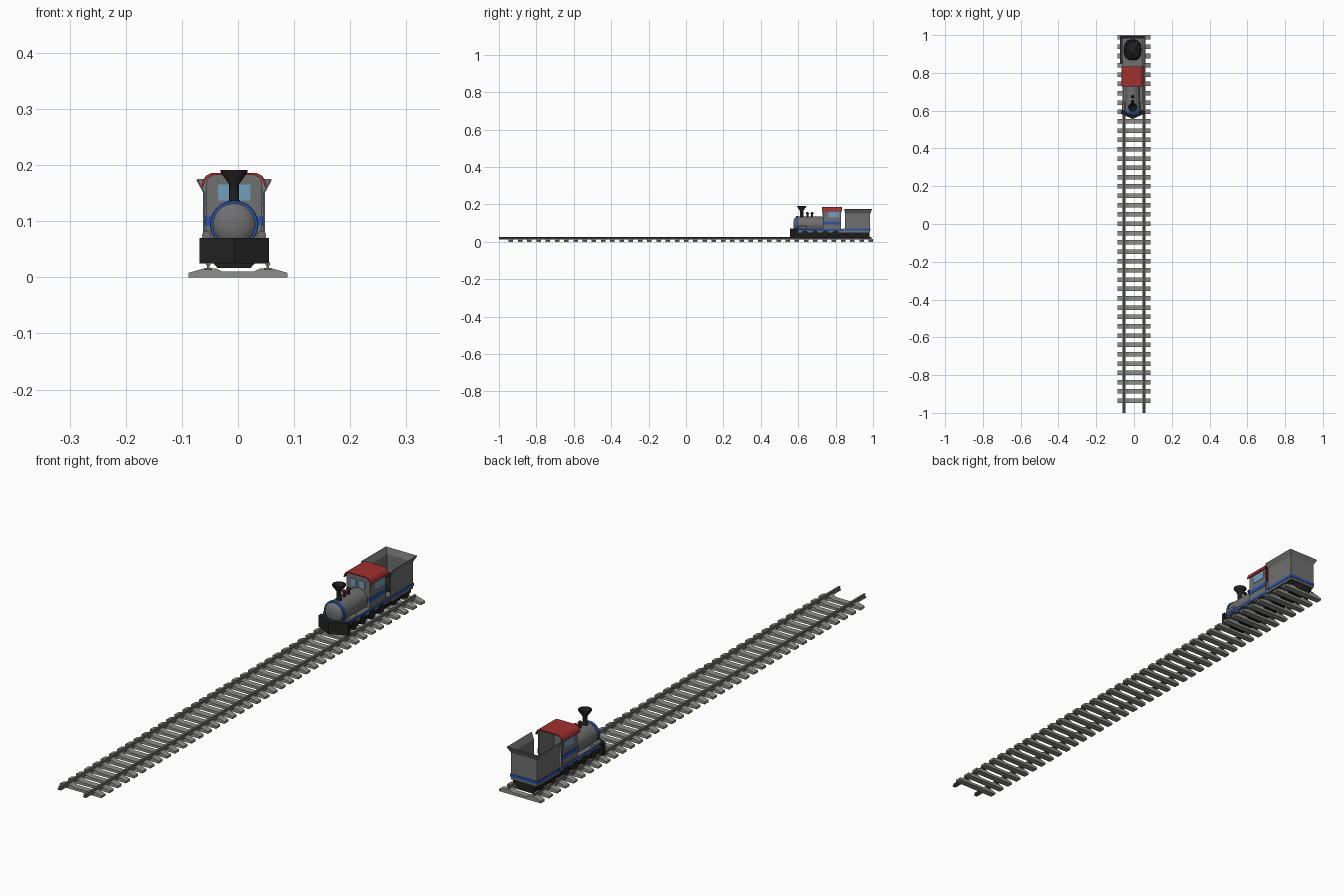
import bpy, bmesh, math, random
from mathutils import Matrix, Vector

cube = bpy.data.objects.get("Cube")
if cube:
    bpy.data.objects.remove(cube)

CX = -0.007  # centre line of the train
random.seed(4)


def material(name, r, g, b):
    m = bpy.data.materials.new(name)
    m.use_nodes = True
    m.diffuse_color = (r, g, b, 1)
    bsdf = m.node_tree.nodes["Principled BSDF"]
    bsdf.inputs["Base Color"].default_value = (r, g, b, 1)
    bsdf.inputs["Roughness"].default_value = 0.7
    return m


GREY = material("body grey", 0.16, 0.16, 0.16)
BLACK = material("soot black", 0.015, 0.015, 0.016)
RED = material("roof red", 0.36, 0.03, 0.03)
MAROON = material("dome maroon", 0.05, 0.010, 0.012)
BLUE = material("stripe blue", 0.02, 0.09, 0.40)
GLASS = material("window blue", 0.17, 0.34, 0.52)
STONE = material("sleeper grey", 0.27, 0.27, 0.25)
STEEL = material("rail grey", 0.15, 0.15, 0.145)


def finish(name, bm, mat, smooth=False):
    bmesh.ops.recalc_face_normals(bm, faces=bm.faces)
    me = bpy.data.meshes.new(name)
    bm.to_mesh(me)
    bm.free()
    me.materials.append(mat)
    ob = bpy.data.objects.new(name, me)
    bpy.context.collection.objects.link(ob)
    if smooth:
        bpy.ops.object.select_all(action="DESELECT")
        ob.select_set(True)
        bpy.context.view_layer.objects.active = ob
        bpy.ops.object.shade_smooth_by_angle(angle=math.radians(40))
    return ob


def box(name, x, y, z, mat):
    """Box from three (low, high) ranges."""
    bm = bmesh.new()
    size = [b - a for a, b in (x, y, z)]
    mid = [(a + b) / 2 for a, b in (x, y, z)]
    bmesh.ops.create_cube(bm, size=1, matrix=Matrix.Translation(mid) @ Matrix.Diagonal((*size, 1)))
    return finish(name, bm, mat)


def prism(name, points, start, end, mat, upright=False):
    """Extrude an outline along y, or along z when upright."""
    bm = bmesh.new()
    place = (lambda a, b: (a, b, start)) if upright else (lambda a, b: (a, start, b))
    face = bm.faces.new([bm.verts.new(place(a, b)) for a, b in points])
    made = bmesh.ops.extrude_face_region(bm, geom=[face])["geom"]
    step = Vector((0, 0, end - start)) if upright else Vector((0, end - start, 0))
    bmesh.ops.translate(bm, vec=step, verts=[v for v in made if isinstance(v, bmesh.types.BMVert)])
    return finish(name, bm, mat)


def lathe(name, profile, centre, mat, axis="Z", sides=24):
    """Spin (radius, height) points round an axis through centre."""
    bm = bmesh.new()
    rings = []
    for r, h in profile:
        ring = []
        for i in range(sides):
            a = math.tau * i / sides
            c, s = r * math.cos(a), r * math.sin(a)
            p = {"Z": (c, s, h), "Y": (c, h, s), "X": (h, c, s)}[axis]
            ring.append(bm.verts.new(Vector(centre) + Vector(p)))
        rings.append(ring)
    for low, high in zip(rings, rings[1:]):
        for i in range(sides):
            j = (i + 1) % sides
            bm.faces.new((low[i], low[j], high[j], high[i]))
    bm.faces.new(rings[0])
    bm.faces.new(rings[-1])
    return finish(name, bm, mat, smooth=True)


def mirrored(half, cx=0.0):
    """Complete a right-hand outline across the line x = cx."""
    return [(cx + x, z) for x, z in half] + [(cx - x, z) for x, z in reversed(half)]


def both(x0, x1):
    """Left and right copies of an x range about the train centre."""
    return (("left", (CX + x0, CX + x1)), ("right", (CX - x1, CX - x0)))


def span(half):
    """An x range of the given half width about the train centre."""
    return (CX - half, CX + half)


# Track: shaped sleepers and two I-section rails
tie = mirrored([(0.088, 0), (0.088, 0.008), (0.06, 0.016), (0.04, 0.016), (0.028, 0.01)])
for i in range(40):
    y = -0.936 + i * 1.924 / 39
    prism(f"sleeper_{i + 1}", tie, y - 0.012, y + 0.012, STONE)
rail = [(0.007, 0.013), (0.007, 0.016), (0.002, 0.017), (0.002, 0.021), (0.004, 0.022), (0.004, 0.026)]
for side, x in (("left", 0.053), ("right", -0.053)):
    prism(f"{side}_rail", mirrored(rail, x), -1, 0.992, STEEL)

# Underframe, flanged wheels and footplate
belly = mirrored([(0.030, 0.017), (0.036, 0.024), (0.038, 0.054)], CX)
prism("underframe", belly, 0.60, 0.98, BLACK)
for side, xs in both(0.036, 0.05):
    box(f"{side}_axle_frame", xs, (0.60, 0.98), (0.036, 0.052), BLACK)
    for i, y in enumerate((0.635, 0.69, 0.745, 0.80, 0.88, 0.95)):
        lathe(f"{side}_wheel_{i + 1}", [(0.018, xs[0] - 0.001), (0.018, xs[1] + 0.003)],
              (0, y, 0.043), BLACK, "X", 16)
box("footplate", span(0.050), (0.585, 0.85), (0.05, 0.069), GREY)
box("footplate_stripe", span(0.0515), (0.586, 0.85), (0.057, 0.067), BLUE)
box("footplate_edge", span(0.0515), (0.586, 0.85), (0.067, 0.069), GREY)

# Wedge-shaped front plough
wedge = mirrored([(0.0, 0.556), (0.062, 0.584), (0.062, 0.60)], CX)[:-1]
prism("plough", wedge, 0.025, 0.07, BLACK, upright=True)

# Boiler with domed nose, blue band and saddle
boiler_at = (CX, 0, 0.094)
box("boiler_saddle", span(0.032), (0.60, 0.735), (0.06, 0.09), GREY)
lathe("boiler", [(0.040, 0.59), (0.040, 0.74)], boiler_at, GREY, "Y", 32)
lathe("boiler_band", [(0.042, 0.588), (0.043, 0.59), (0.043, 0.598), (0.042, 0.60)],
      boiler_at, BLUE, "Y", 32)
lathe("boiler_nose", [(0.012, 0.574), (0.024, 0.577), (0.033, 0.582), (0.039, 0.59)],
      boiler_at, GREY, "Y", 32)
for side, xs in both(0.042, 0.056):
    lathe(f"{side}_cylinder", [(0.008, 0.602), (0.008, 0.645)],
          (sum(xs) / 2, 0, 0.075), GREY, "Y", 16)

# Flared chimney and two small domes
lathe("chimney", [(0.012, 0.13), (0.009, 0.138), (0.009, 0.166), (0.024, 0.187), (0.024, 0.191),
                  (0.019, 0.191), (0.008, 0.172)], (CX, 0.618, 0), BLACK)
for i, y in enumerate((0.649, 0.674)):
    lathe(f"boiler_dome_{i + 1}", [(0.006, 0.13), (0.006, 0.148), (0.008, 0.15), (0.007, 0.155),
                                   (0.003, 0.159)], (CX, y, 0), MAROON, sides=16)

# Cab: arched front wall, side walls, windows and blue band
arch = [(0.050, 0.06), (0.050, 0.168), (0.046, 0.177), (0.038, 0.182)]
prism("cab_front", mirrored(arch, CX), 0.733, 0.738, GREY)
for side, xs in both(0.046, 0.050):
    box(f"{side}_cab_wall", xs, (0.735, 0.828), (0.06, 0.172), GREY)
for side, xs in both(0.0495, 0.0515):
    box(f"{side}_cab_window", xs, (0.762, 0.818), (0.130, 0.160), GLASS)
    box(f"{side}_cab_band", xs, (0.732, 0.829), (0.092, 0.108), BLUE)
for side, xs in both(0.007, 0.029):
    box(f"{side}_front_window", xs, (0.731, 0.7395), (0.137, 0.165), GLASS)
for side, xs in both(0.040, 0.0515):
    box(f"{side}_front_band", xs, (0.7315, 0.7335), (0.092, 0.108), BLUE)

# Curved roof shell
outer = [(0.058, 0.162), (0.056, 0.172), (0.050, 0.181), (0.040, 0.186)]
inner = [(x - 0.004, z - 0.004 if x < 0.055 else z) for x, z in outer]
left_side = [(-x, z) for x, z in reversed(outer)]
left_inner = [(-x, z) for x, z in inner]
shell = outer + left_side + left_inner + inner[::-1]
prism("cab_roof", [(CX + x, z) for x, z in shell], 0.728, 0.834, RED)

# Tender: open-fronted bin with a flared rim and a blue stripe
bm = bmesh.new()
rows = []
for z, out in ((0.05, 0), (0.152, 0), (0.174, 0.012)):
    w, front, back = 0.054 + out, 0.85 - out * 0.3, 0.984 + out * 0.8
    plan = [(-w, front), (-w, back), (w, back), (w, front)]
    rows.append([bm.verts.new((CX + x, y, z)) for x, y in plan])
for low, high in zip(rows, rows[1:]):
    for i in range(3):
        bm.faces.new((low[i], low[i + 1], high[i + 1], high[i]))
tender = finish("tender_walls", bm, GREY)
wall = tender.modifiers.new("wall thickness", "SOLIDIFY")
wall.thickness = 0.003
wall.offset = 0
box("tender_floor", span(0.053), (0.84, 0.983), (0.05, 0.072), GREY)
for side, xs in both(0.055, 0.057):
    box(f"{side}_tender_stripe", xs, (0.85, 0.987), (0.060, 0.071), BLUE)
box("rear_tender_stripe", span(0.057), (0.985, 0.987), (0.060, 0.071), BLUE)

# Broad lumpy coal heap with a squarish outline
bm = bmesh.new()
bmesh.ops.create_icosphere(bm, subdivisions=3, radius=1)
for v in bm.verts:
    x, y, z = (math.copysign(abs(c) ** 0.75, c) for c in v.co)
    lump = random.uniform(-0.005, 0.005)
    v.co = (CX + 0.046 * x, 0.922 + 0.055 * y, max(0.07, 0.075 + 0.033 * z + lump))
finish("coal", bm, BLACK)
